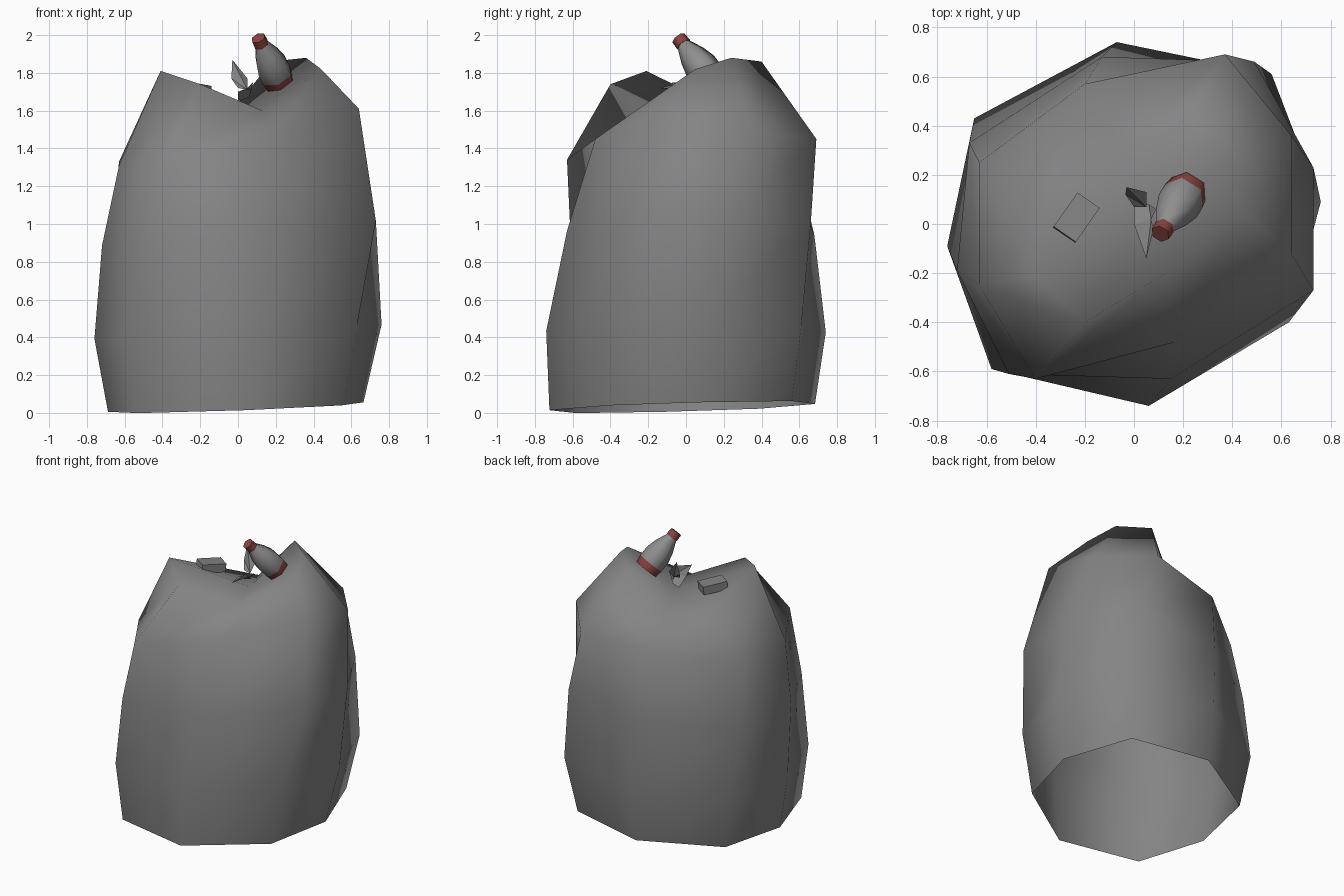
import bpy, bmesh, math
from mathutils import Vector, Matrix

if "Cube" in bpy.data.objects:
    bpy.data.objects.remove(bpy.data.objects["Cube"])


def material(name, rgb):
    m = bpy.data.materials.new(name)
    m.diffuse_color = (*rgb, 1)
    m.use_nodes = True
    m.node_tree.nodes["Principled BSDF"].inputs["Base Color"].default_value = m.diffuse_color
    return m


BAG = material("bag grey", (0.23, 0.23, 0.235))
PALE = material("pale grey", (0.27, 0.27, 0.275))
RED = material("dull red", (0.25, 0.055, 0.05))


def finish(name, bm, mats, angle=None):
    bmesh.ops.recalc_face_normals(bm, faces=bm.faces)
    me = bpy.data.meshes.new(name)
    bm.to_mesh(me)
    bm.free()
    for m in mats:
        me.materials.append(m)
    ob = bpy.data.objects.new(name, me)
    bpy.context.collection.objects.link(ob)
    if angle:
        me.shade_smooth()
        me.set_sharp_from_angle(angle=math.radians(angle))
    return ob


def loft(bm, rings):
    """Skin a list of point rings; returns the vertex rings and face rows."""
    vr = [[bm.verts.new(p) for p in r] for r in rings]
    rows = []
    for a, b in zip(vr, vr[1:]):
        n = len(a)
        rows.append([bm.faces.new((a[i], a[(i + 1) % n], b[(i + 1) % n], b[i]))
                     for i in range(n)])
    return vr, rows


# Bag: eight-sided slumped sack, rings start at the back and run round the left
belly = [(-.07, .74), (-.65, .43), (-.76, -.09), (-.58, -.59),
         (.06, -.74), (.63, -.40), (.76, .09), (.56, .61)]
waist = [(-.13, .68), (-.67, .33), (-.72, -.19), (-.51, -.61),
         (.15, -.63), (.73, -.27), (.73, .23), (.49, .66)]
shoulder = [(-.20, .57, 1.40), (-.63, .25, 1.33), (-.63, -.25, 1.31), (-.40, -.63, 1.34),
            (.17, -.48, 1.45), (.64, -.12, 1.61), (.64, .36, 1.49), (.37, .69, 1.45)]
rim = [(-.05, .31, 1.58), (-.33, .20, 1.61), (-.41, -.21, 1.81), (-.20, -.40, 1.74),
       (.13, -.20, 1.60), (.44, .05, 1.82), (.36, .24, 1.88), (.18, .40, 1.86)]
base = [(x * .89 - .012, y * .95 - .02, .031 + .03 * x + .025 * y) for x, y in belly]
bm = bmesh.new()
vr, rows = loft(bm, [base,
                     [(x, y, .43 + .05 * x) for x, y in belly],
                     [(x, y, .95 + .09 * x) for x, y in waist],
                     shoulder, rim])
# sunken top of the bag; the underside stays open
dip = bm.verts.new((.05, .07, 1.61))
for i in range(8):
    bm.faces.new((vr[-1][i], vr[-1][(i + 1) % 8], dip))
finish("rubbish_bag", bm, [BAG], 100)

# Bottle: six-sided profile swept along a leaning axis, red cap and red base
tip, foot = Vector((.107, -.04, 1.985)), Vector((.222, .145, 1.75))
axis = foot - tip
turn = axis.to_track_quat('Z', 'Y').to_matrix()
profile = [(0, .040), (.15, .042), (.15, .038), (.40, .072),
           (.62, .090), (.84, .090), (1.0, .082)]
rings = []
for t, r in profile:
    rings.append([tip + axis * t + turn @ Vector((r * math.cos(k * math.pi / 3),
                                                  r * math.sin(k * math.pi / 3), 0))
                  for k in range(6)])
bm = bmesh.new()
vr, rows = loft(bm, rings)
ends = [bm.faces.new(vr[0][::-1]), bm.faces.new(vr[-1])]
for f in rows[0] + rows[1] + rows[-1] + ends:
    f.material_index = 1
finish("bottle", bm, [PALE, RED], 65)

# Peel: a crumpled centre with petals pointing up, forward and sideways
petals = [
    [(0, 0, 1.70), (.07, .02, 1.71), (.06, .08, 1.67), (0, .08, 1.65)],
    [(.05, .07, 1.71), (0, .07, 1.72), (-.035, .12, 1.77), (-.03, .15, 1.87), (.05, .13, 1.77)],
    [(.07, .02, 1.71), (0, 0, 1.70), (.05, -.14, 1.72), (.08, -.02, 1.75)],
    [(.07, .02, 1.70), (.06, .08, 1.69), (.09, .06, 1.73)],
]
bm = bmesh.new()
for pts in petals:
    v = [bm.verts.new(p) for p in pts]
    for i in range(1, len(v) - 1):
        bm.faces.new((v[0], v[i], v[i + 1]))
finish("peel", bm, [BAG])

# Carton: small flat box lying on the left of the sunken top
bm = bmesh.new()
bmesh.ops.create_cube(bm, size=1, matrix=(
    Matrix.Translation((-.235, .025, 1.71))
    @ Matrix.Rotation(math.radians(55), 4, 'Z')
    @ Matrix.Rotation(math.radians(6), 4, 'Y')
    @ Matrix.Diagonal((.17, .11, .06, 1))))
finish("carton", bm, [BAG])
